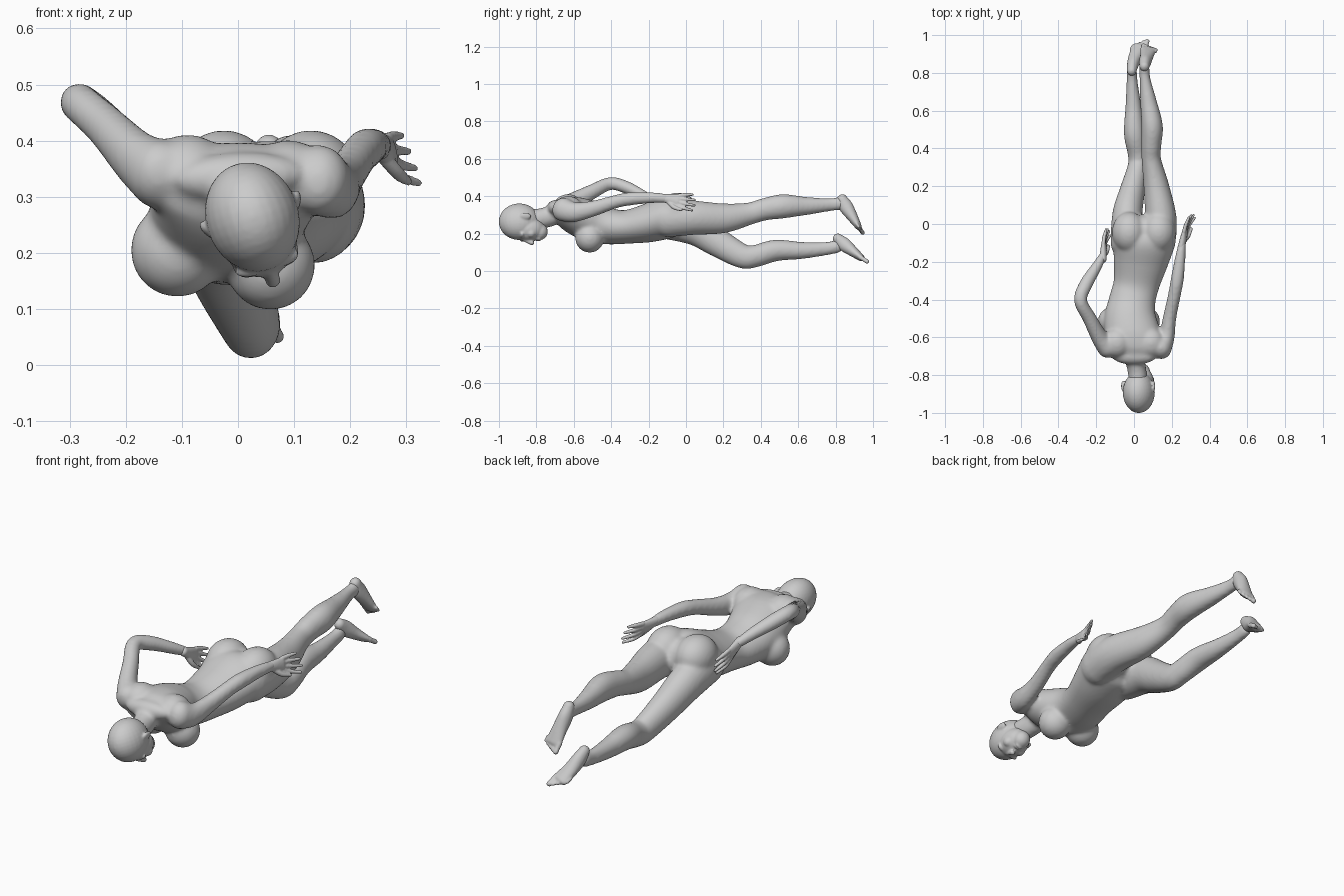
import bpy, bmesh, math
from mathutils import Vector as V, Matrix


def spline(pts, n=6):
    """Catmull-Rom resampling of (x, y, z, half width, half depth) rows."""
    rows = [V(p) for p in pts]
    out = []
    for i in range(len(rows) - 1):
        a, b, c, d = rows[max(i - 1, 0)], rows[i], rows[i + 1], rows[min(i + 2, len(rows) - 1)]
        for k in range(n):
            t = k / n
            out.append(0.5 * (2 * b + (c - a) * t + (2 * a - 5 * b + 4 * c - d) * t * t
                              + (3 * b - a - 3 * c + d) * t ** 3))
    return out + [rows[-1]]


def tube(bm, pts, side=(1, 0, 0), seg=20):
    """Loft of elliptical rings with rounded ends."""
    rows = spline(pts)
    pos = [V(r[:3]) for r in rows]
    tan = [(pos[min(i + 1, len(pos) - 1)] - pos[max(i - 1, 0)]).normalized() for i in range(len(pos))]
    rings = [(p, t, r[3], r[4]) for p, t, r in zip(pos, tan, rows)]

    def cap(ring, sign):
        p, t, w, d = ring
        return [(p + t * sign * min(w, d) * math.sin(a), t, w * math.cos(a), d * math.cos(a))
                for a in (0.4, 0.8, 1.15, 1.45)]
    rings = cap(rings[0], -1)[::-1] + rings + cap(rings[-1], 1)
    loops = []
    for p, t, w, d in rings:
        s = V(side)
        s = (s - t * s.dot(t)).normalized()
        u = t.cross(s)
        loops.append([bm.verts.new(p + s * w * math.cos(a) + u * d * math.sin(a))
                      for a in (2 * math.pi * k / seg for k in range(seg))])
    for A, B in zip(loops, loops[1:]):
        for k in range(seg):
            bm.faces.new((A[k], A[(k + 1) % seg], B[(k + 1) % seg], B[k]))
    bm.faces.new(loops[0][::-1])
    bm.faces.new(loops[-1])


def blob(bm, c, r, rot=Matrix()):
    m = Matrix.Translation(c) @ rot @ Matrix.Diagonal((*r, 1))
    bmesh.ops.create_uvsphere(bm, u_segments=28, v_segments=18, radius=1, matrix=m)


def finish(name, bm, voxel, smooth):
    """Fuse overlapping shapes into one smooth skin."""
    bmesh.ops.recalc_face_normals(bm, faces=bm.faces)
    me = bpy.data.meshes.new(name)
    bm.to_mesh(me)
    bm.free()
    ob = bpy.data.objects.new(name, me)
    bpy.context.collection.objects.link(ob)
    r = ob.modifiers.new("fuse", 'REMESH')
    r.mode, r.voxel_size, r.use_smooth_shade = 'VOXEL', voxel, True
    s = ob.modifiers.new("soften", 'SMOOTH')
    s.factor, s.iterations = 0.5, smooth


# Torso, prone with the head towards -y
body = bmesh.new()
tube(body, [(0, -.70, .335, .12, .045), (0, -.665, .325, .15, .075), (-.005, -.6, .30, .148, .10),
            (-.02, -.5, .262, .138, .11), (-.01, -.41, .24, .124, .098), (.012, -.32, .236, .122, .09),
            (.035, -.2, .257, .145, .104), (.052, -.09, .29, .165, .112), (.055, -.04, .30, .15, .09)],
     side=(1, 0, .05), seg=32)
tube(body, [(0, -.66, .33, .065, .06), (.003, -.71, .30, .054, .056), (.015, -.77, .282, .05, .055),
            (.022, -.84, .28, .05, .05)])
for x, z, r in ((-.108, .205, .084), (.058, .178, .08)):
    blob(body, (x, -.515, z), (r, .078, r))
for x, z in ((-.09, .345), (.09, .335)):
    blob(body, (x, -.63, z), (.075, .08, .066))
for x in (-.025, .13):
    blob(body, (x, -.045, .322), (.092, .11, .097))

# Legs
tube(body, [(.135, -.1, .28, .085, .1), (.142, .03, .285, .084, .093), (.118, .2, .282, .068, .08),
            (.092, .34, .307, .052, .06), (.092, .42, .33, .053, .06), (.096, .52, .346, .057, .065),
            (.076, .65, .348, .044, .048), (.058, .77, .355, .029, .035), (.055, .83, .362, .027, .036)])
tube(body, [(-.04, -.1, .27, .085, .1), (-.035, .05, .226, .08, .09), (-.01, .17, .152, .068, .078),
            (.02, .3, .08, .055, .066), (.02, .37, .08, .053, .06), (.002, .48, .11, .056, .058),
            (-.003, .62, .11, .043, .046), (-.01, .75, .12, .03, .036), (-.012, .81, .132, .028, .036)])

# Arms: one bent with the elbow raised, one nearly straight
tube(body, [(-.14, -.65, .34, .058, .065), (-.182, -.6, .37, .045, .052), (-.235, -.5, .425, .037, .04),
            (-.283, -.405, .468, .035, .035), (-.255, -.32, .448, .036, .034),
            (-.2, -.23, .405, .029, .028), (-.163, -.165, .37, .02, .023)])
tube(body, [(.145, -.66, .33, .055, .065), (.172, -.6, .315, .043, .054), (.188, -.5, .333, .036, .043),
            (.213, -.38, .37, .034, .036), (.228, -.3, .386, .035, .036), (.243, -.19, .392, .029, .03),
            (.255, -.1, .388, .02, .025)])
finish("body", body, .008, 14)


# Head, turned slightly to one side: columns are lateral, crown and back of head
back = V((-.31, 0, .95)).normalized()
lat = V((back.z, 0, -back.x))
rot = Matrix((lat, (0, -1, 0), -back)).transposed().to_4x4()
centre = V((.028, -.888, .256))


def at(l, up, face):
    return centre + rot.to_3x3() @ V((l, up, face))


head = bmesh.new()
blob(head, at(0, .003, -.008), (.083, .11, .099), rot)
blob(head, at(0, -.045, .035), (.067, .09, .066), rot)
blob(head, at(0, -.105, .048), (.042, .044, .045), rot)
tube(head, [(*at(0, -.02, .094), .008, .008), (*at(0, -.065, .112), .014, .012)], side=lat)
for up in (-.092, -.104):
    blob(head, at(0, up, .09), (.021, .007, .011), rot)
for s in (-1, 1):
    blob(head, at(s * .03, -.012, .077), (.03, .012, .016), rot)
    blob(head, at(s * .036, -.06, .067), (.025, .026, .026), rot)
    blob(head, at(s * .03, -.032, .08), (.013, .008, .012), rot)
    tilt = rot @ Matrix.Rotation(s * -.45, 4, 'Y')
    blob(head, at(s * .083, -.03, -.012), (.009, .031, .019), tilt)
finish("head", head, .005, 5)


# Hands
def hand(name, wrist, d, s, n):
    w, d, s, n = V(wrist), V(d).normalized(), V(s).normalized(), V(n).normalized()
    bm = bmesh.new()
    tube(bm, [(*(w - d * .02), .022, .019), (*(w + d * .02), .028, .018), (*(w + d * .065), .036, .014)], side=s)
    for i, length in enumerate((.075, .09, .095, .085)):
        k = 1.5 - i
        p = w + d * .065 + s * k * .018
        q = p + (d + s * k * .16) * length * .5 + n * .004
        e = p + (d + s * k * .14) * length + n * (.012 + .004 * i)
        tube(bm, [(*p, .011, .011), (*q, .01, .01), (*e, .007, .007)], side=s, seg=10)
    p = w + d * .015 - s * .018
    tube(bm, [(*p, .013, .013), (*(p + d * .035 - s * .025 + n * .012), .012, .012),
              (*(p + d * .075 - s * .033 + n * .018), .008, .008)], side=n, seg=10)
    finish(name, bm, .004, 4)


hand("bent_arm_hand", (-.163, -.17, .37), (.05, .75, -.42), (-.1, .5, .9), (1, 0, 0))
hand("straight_arm_hand", (.255, -.105, .388), (.24, 1, -.17), (-.2, .15, 1), (1, 0, .2))


# Feet, toes pointed; inner is the x direction of the big toe
def foot(name, rows, d, inner):
    bm = bmesh.new()
    tube(bm, rows)
    base, d = V(rows[-1][:3]), V(d).normalized()
    for i, (r, length) in enumerate(((.014, .04), (.0105, .039), (.010, .034), (.009, .028), (.0085, .02))):
        p = base + V((inner * (.03 - .018 * i), 0, 0)) - d * .004 * i
        tube(bm, [(*p, r, r), (*(p + d * length * .6), r * .9, r * .85), (*(p + d * length), r, r * .9)], seg=10)
    finish(name, bm, .005, 5)


foot("raised_foot", [(.055, .835, .385, .026, .028), (.058, .855, .345, .032, .038), (.068, .89, .29, .036, .029),
                     (.076, .922, .238, .042, .018)], (.1, .5, -.75), -1)
foot("lowered_foot", [(-.012, .81, .175, .025, .027), (-.006, .845, .143, .031, .037), (.008, .89, .107, .036, .029),
                      (.03, .935, .072, .042, .019)], (.25, .85, -.55), 1)
